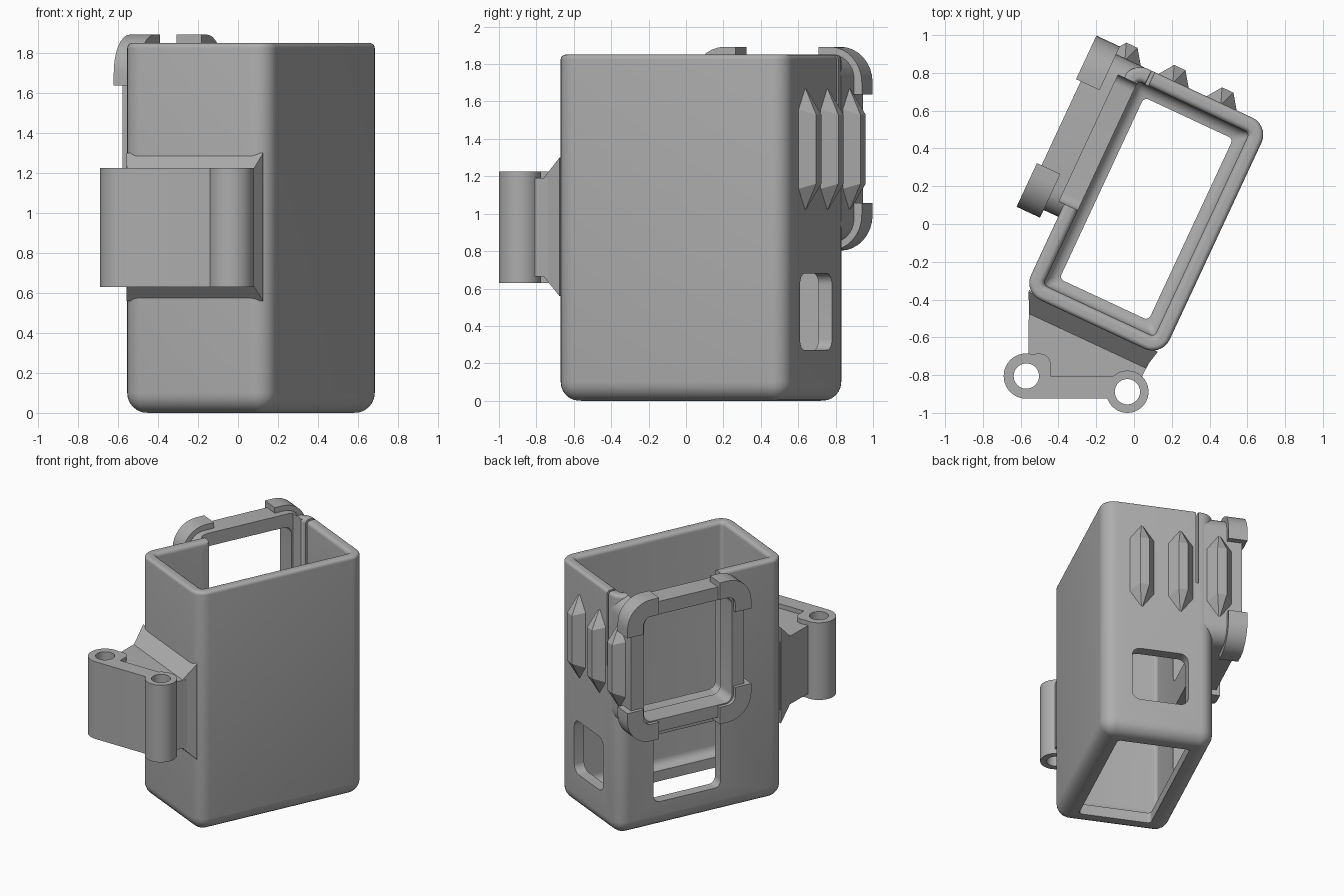
import bpy, bmesh, math
from mathutils import Matrix, Vector

if "Cube" in bpy.data.objects:
    bpy.data.objects.remove(bpy.data.objects["Cube"])

grey = bpy.data.materials.new("plain_grey")
grey.use_nodes = True
COLOR = (0.42, 0.42, 0.42, 1)
grey.diffuse_color = COLOR
grey.node_tree.nodes["Principled BSDF"].inputs["Base Color"].default_value = COLOR

TURN = Matrix.Rotation(math.radians(-25), 4, 'Z')   # the case stands turned
U0, U1, V0, V1, TOP = -0.38, 0.43, -0.575, 0.775, 1.85


def finish(name, bm, turn=True):
    bmesh.ops.recalc_face_normals(bm, faces=bm.faces)
    me = bpy.data.meshes.new(name)
    bm.to_mesh(me)
    bm.free()
    if turn:
        me.transform(TURN)
    me.materials.append(grey)
    ob = bpy.data.objects.new(name, me)
    bpy.context.collection.objects.link(ob)
    return ob


def rounded_rect(a0, a1, b0, b1, r, n=7):
    pts = []
    corners = ((a1 - r, b1 - r), (a0 + r, b1 - r), (a0 + r, b0 + r), (a1 - r, b0 + r))
    for q, (ca, cb) in enumerate(corners):
        for i in range(n + 1):
            t = math.pi / 2 * (q + i / n)
            pts.append((ca + r * math.cos(t), cb + r * math.sin(t)))
    return pts


def loft(name, rings, loop=False, turn=True):
    bm = bmesh.new()
    rows = [[bm.verts.new(p) for p in ring] for ring in rings]
    pairs = list(zip(rows, rows[1:]))
    if loop:
        pairs.append((rows[-1], rows[0]))
    else:
        bm.faces.new(rows[0])
        bm.faces.new(rows[-1])
    for lo, hi in pairs:
        for i in range(len(lo)):
            j = (i + 1) % len(lo)
            bm.faces.new((lo[i], lo[j], hi[j], hi[i]))
    return finish(name, bm, turn)


def prism(name, outline, axis, lo, hi, turn=True):
    def place(p, d):
        q = list(p)
        q.insert("xyz".index(axis), d)
        return q
    return loft(name, [[place(p, d) for p in outline] for d in (lo, hi)], turn=turn)


def hull(name, points, turn=True):
    bm = bmesh.new()
    for p in points:
        bm.verts.new(p)
    bmesh.ops.convex_hull(bm, input=bm.verts)
    bmesh.ops.dissolve_limit(bm, angle_limit=0.01, verts=bm.verts, edges=bm.edges)
    return finish(name, bm, turn)


def circle(x, y, r, n=40):
    return [(x + r * math.cos(math.tau * i / n), y + r * math.sin(math.tau * i / n))
            for i in range(n)]


def combine(ob, others, operation):
    for other in others:
        other.hide_render = True
        mod = ob.modifiers.new("bool", 'BOOLEAN')
        mod.operation, mod.solver, mod.object = operation, 'EXACT', other
        bpy.context.view_layer.objects.active = ob
        bpy.ops.object.modifier_apply(modifier=mod.name)
        bpy.data.objects.remove(other)


# Case: one closed wall section carried round a rounded rectangle
def arc(cd, cz, r, start, end, n=6):
    return [(cd + r * math.cos(math.radians(start + (end - start) * i / n)),
             cz + r * math.sin(math.radians(start + (end - start) * i / n)))
            for i in range(n + 1)]


section = (arc(0.1, 0.1, 0.1, 270, 180) + arc(0.025, TOP - 0.025, 0.025, 180, 90)
           + arc(0.05, TOP - 0.03, 0.03, 90, 0) + arc(0.145, 0.145, 0.065, 180, 270)
           + [(0.145, 0)])
case = loft("case", [[(a, b, z) for a, b in rounded_rect(
    U0 + d, U1 - d, V0 + d, V1 - d, max(0.1 - d, 0.025))] for d, z in section], loop=True)


# Screen frame standing out from the side wall
FV, FZ = 0.32, 1.3475
frame = prism("screen_frame", rounded_rect(-0.135, V1, 0.845, TOP, 0.13), 'x', -0.575, -0.3)


def frame_cutters():
    recess = prism("recess", rounded_rect(-0.06, 0.68, 0.93, 2.2, 0.05), 'x', -0.41, -0.2)
    opening = prism("opening", rounded_rect(-0.04, 0.67, 0.94, 1.75, 0.06), 'x', -0.8, -0.2)
    return [recess, opening]


combine(frame, frame_cutters(), 'DIFFERENCE')

# Case openings: screen recess, side window, end window and flex slit
combine(case, frame_cutters() + [
    prism("side_window", rounded_rect(-0.06, 0.48, 0.2, 0.72, 0.05), 'x', -0.6, -0.2),
    prism("end_window", rounded_rect(-0.185, 0.22, 0.27, 0.68, 0.06), 'y', 0.6, 1),
    prism("slit", rounded_rect(-0.26, -0.24, 1.27, 2.2, 0.005), 'y', 0.6, 1),
], 'DIFFERENCE')

# Four corner clips round the frame
clips = []
REACH, BAND, OUT, IN = 0.255, 0.13, 0.19, 0.06


def corner(offset, r):
    return [(offset + r - r * math.sin(t), offset + r - r * math.cos(t))
            for t in (math.pi / 2 * i / 8 for i in range(9))]


for sv, side in ((1, "back"), (-1, "front")):
    for sz, level in ((1, "upper"), (-1, "lower")):
        shape = ([(REACH, 0)] + corner(0, OUT) + [(0, REACH), (BAND, REACH)]
                 + corner(BAND, IN)[::-1] + [(REACH, BAND)])
        outline = [(FV + sv * (0.5 - a), FZ + sz * (0.545 - b)) for a, b in shape]
        clips.append(prism(f"{level}_{side}_clip", outline, 'x', -0.602, -0.465))

# Three faceted grip ridges on the end wall
for i in range(3):
    u = 0.15 - 0.28 * i
    base = [(u + s * 0.095, V1 - 0.01, z) for s in (-1, 1) for z in (1.13, 1.56)]
    tips = [(u, V1 - 0.01, z) for z in (1.0, 1.69)]
    crest = [(u + s * 0.033, 0.853, z) for s in (-1, 1) for z in (1.16, 1.53)]
    hull(f"grip_ridge_{i + 1}", base + tips + crest)

# Hinge mount: bar, two barrels, shoulder and neck, bored for pins
LOW, HIGH = 0.63, 1.225
BARRELS = ((-0.57, -0.805, 0.12), (-0.035, -0.888, 0.112))
mount = prism("hinge_mount", rounded_rect(-0.57, -0.035, -0.925, -0.808, 0.002), 'z',
              LOW, HIGH, turn=False)
parts = [prism("barrel", circle(*b), 'z', LOW, HIGH, turn=False) for b in BARRELS]
parts.append(prism("shoulder", rounded_rect(-0.57, -0.44, -0.9, -0.686, 0.06), 'z',
                   LOW, HIGH, turn=False))
foot = [(-0.555, -0.35), (-0.56, -0.7), (-0.45, -0.82), (0.035, -0.82), (0.12, -0.66)]
parts.append(hull("neck", [(x, y, z) for x, y in foot for z in (0.665, 1.19)], turn=False))
combine(mount, parts, 'UNION')
combine(mount, [prism("bore", circle(x, y, 0.067), 'z', 0, 2, turn=False)
                for x, y, r in BARRELS], 'DIFFERENCE')

# Flare where the neck meets the case
hull("neck_flare", [(u, v, z) for v, us, zs in (
    (-0.56, (-0.355, 0.40), (0.56, 1.30)), (-0.67, (-0.3, 0.375), (0.67, 1.185)))
    for u in us for z in zs])

# Smooth shading on the rounded parts
bpy.ops.object.select_all(action='DESELECT')
for ob in [case, frame, mount] + clips:
    ob.select_set(True)
bpy.context.view_layer.objects.active = case
bpy.ops.object.shade_smooth_by_angle(angle=math.radians(30))
